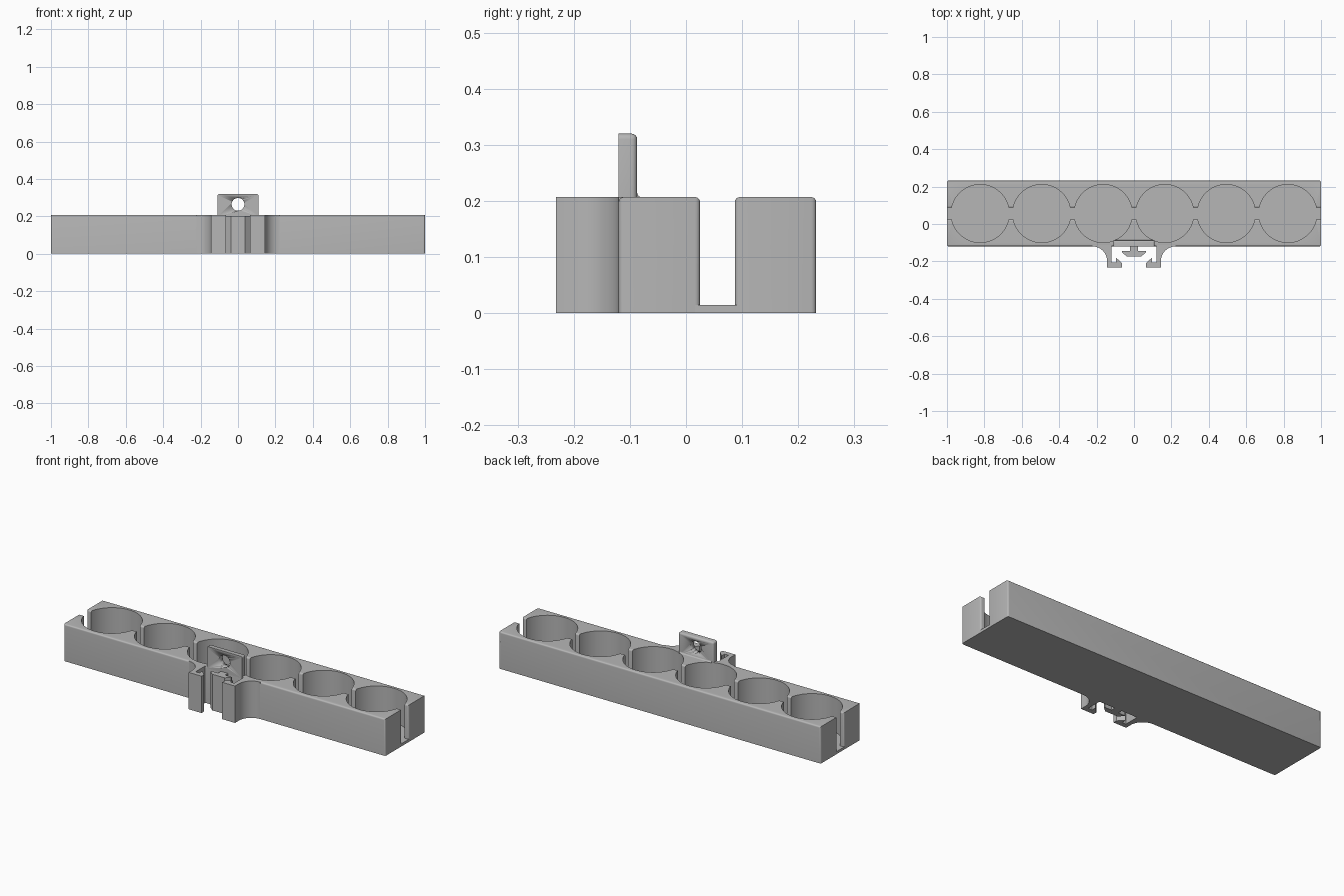
import bpy, bmesh, math
from mathutils import Vector

if "Cube" in bpy.data.objects:
    bpy.data.objects.remove(bpy.data.objects["Cube"])

grey = bpy.data.materials.new("plain grey")
grey.use_nodes = True
grey.diffuse_color = (0.47, 0.47, 0.47, 1)
grey.node_tree.nodes["Principled BSDF"].inputs["Base Color"].default_value = grey.diffuse_color

HEIGHT = 0.207
FLOOR = 0.015
MID_Y = 0.056        # centre line of the cups
HALF_Y = 0.176       # half depth of the tray
SLOT = 0.031         # half width of the slot
CUP_R = 0.155
PITCH = 0.329


def prism(name, outline, low, high, axis="z", rounded=None, radius=0.01):
    """Extrude an outline along an axis and round the edges chosen by a rule."""
    def place(p, h):
        return (p[0], p[1], h) if axis == "z" else (h, p[0], p[1])
    bm = bmesh.new()
    base = bm.faces.new([bm.verts.new(place(p, low)) for p in outline])
    top = bmesh.ops.extrude_face_region(bm, geom=[base])
    shift = Vector(place((0, 0), high - low))
    moved = [v for v in top["geom"] if isinstance(v, bmesh.types.BMVert)]
    bmesh.ops.translate(bm, verts=moved, vec=shift)
    bmesh.ops.recalc_face_normals(bm, faces=bm.faces)
    if rounded:
        edges = [e for e in bm.edges if rounded(e.verts[0].co, e.verts[1].co)]
        bmesh.ops.bevel(bm, geom=edges, offset=radius, segments=4,
                        profile=0.5, affect='EDGES')
    mesh = bpy.data.meshes.new(name)
    bm.to_mesh(mesh)
    bm.free()
    mesh.materials.append(grey)
    obj = bpy.data.objects.new(name, mesh)
    bpy.context.collection.objects.link(obj)
    bpy.ops.object.select_all(action='DESELECT')
    obj.select_set(True)
    bpy.context.view_layer.objects.active = obj
    bpy.ops.object.shade_smooth_by_angle(angle=math.radians(30))
    return obj


def rect(x0, x1, y0, y1):
    return [(x0, y0), (x1, y0), (x1, y1), (x0, y1)]


def arc(cx, cy, r, start, end, steps):
    return [(cx + r * math.cos(start + (end - start) * i / steps),
             cy + r * math.sin(start + (end - start) * i / steps))
            for i in range(steps + 1)]


# Scalloped walls on both sides of the slot
def wall(name, side):
    lip = math.asin(SLOT / CUP_R)
    pts = [(-1, -HALF_Y), (1, -HALF_Y), (1, -SLOT)]
    for i in range(6):
        pts += arc((2.5 - i) * PITCH, 0, CUP_R, -lip, lip - math.pi, 40)
    pts.append((-1, -SLOT))
    pts = [(x, MID_Y - side * y) for x, y in pts]

    def rounded(a, b):
        off = [abs(v.y - MID_Y) for v in (a, b)]
        flat = abs(off[0] - off[1]) < 1e-4
        straight = flat and min(abs(off[0] - SLOT), abs(off[0] - HALF_Y)) < 1e-4
        long_top = min(a.z, b.z) > HEIGHT - 1e-4 and straight
        end_corner = min(abs(a.x), abs(b.x)) > 0.999 and abs(a.z - b.z) > 0.1
        return long_top or end_corner

    prism(name, pts, 0, HEIGHT, rounded=rounded, radius=0.009)


wall("front_wall", 1)
wall("back_wall", -1)
prism("tray_floor", rect(-1, 1, MID_Y - HALF_Y + 0.01, MID_Y + HALF_Y - 0.01), 0, FLOOR)

# Hooked clip arms with a curved root
for name, s in (("left_clip_arm", 1), ("right_clip_arm", -1)):
    pts = [(0.12, -0.11), (0.12, -0.205), (0.096, -0.205), (0.096, -0.18),
           (0.064, -0.21), (0.064, -0.232), (0.144, -0.232)]
    pts += arc(0.222, -0.198, 0.078, math.pi, math.pi / 2, 16)
    pts.append((0.222, -0.11))
    prism(name, [(s * x, y) for x, y in pts], 0, HEIGHT)

# T-shaped centre rail
half = [(0.022, -0.11), (0.022, -0.145), (0.064, -0.145), (0.064, -0.152), (0.038, -0.174)]
prism("centre_rail", half + [(-x, y) for x, y in reversed(half)], 0, 0.203)


# Upright tab with a screw hole
def tab_rounded(a, b):
    back = min(a.y, b.y) > -0.09 and max(a.z, b.z) > 0.31
    corner = min(a.z, b.z) > 0.31 and abs(a.y - b.y) > 0.02
    return back or corner


tab = prism("screw_tab", rect(-0.11, 0.11, -0.12, -0.087), 0.198, 0.32, rounded=tab_rounded)
hole = prism("hole_cutter", arc(-0.2, 0.264, 0.034, 0, 2 * math.pi, 40)[:-1], -0.2, 0, axis="x")
hole.rotation_euler.z = math.pi / 2
hole.location = (0.0, 0.0, 0.0)
# Turn the cutter's length towards the front
for v in hole.data.vertices:
    x, y, z = v.co
    v.co = (x, y + 0.2, z)
hole.hide_render = True
hole.hide_viewport = True
cut = tab.modifiers.new("screw_hole", 'BOOLEAN')
cut.operation = 'DIFFERENCE'
cut.object = hole

# Small fillet behind the tab
fillet = [(-0.09, HEIGHT - 0.003), (-0.079, HEIGHT - 0.003)]
fillet += arc(-0.079, HEIGHT + 0.008, 0.008, -math.pi / 2, -math.pi, 6)
fillet.append((-0.09, HEIGHT + 0.008))
prism("tab_fillet", fillet, -0.1, 0.1, axis="x")
